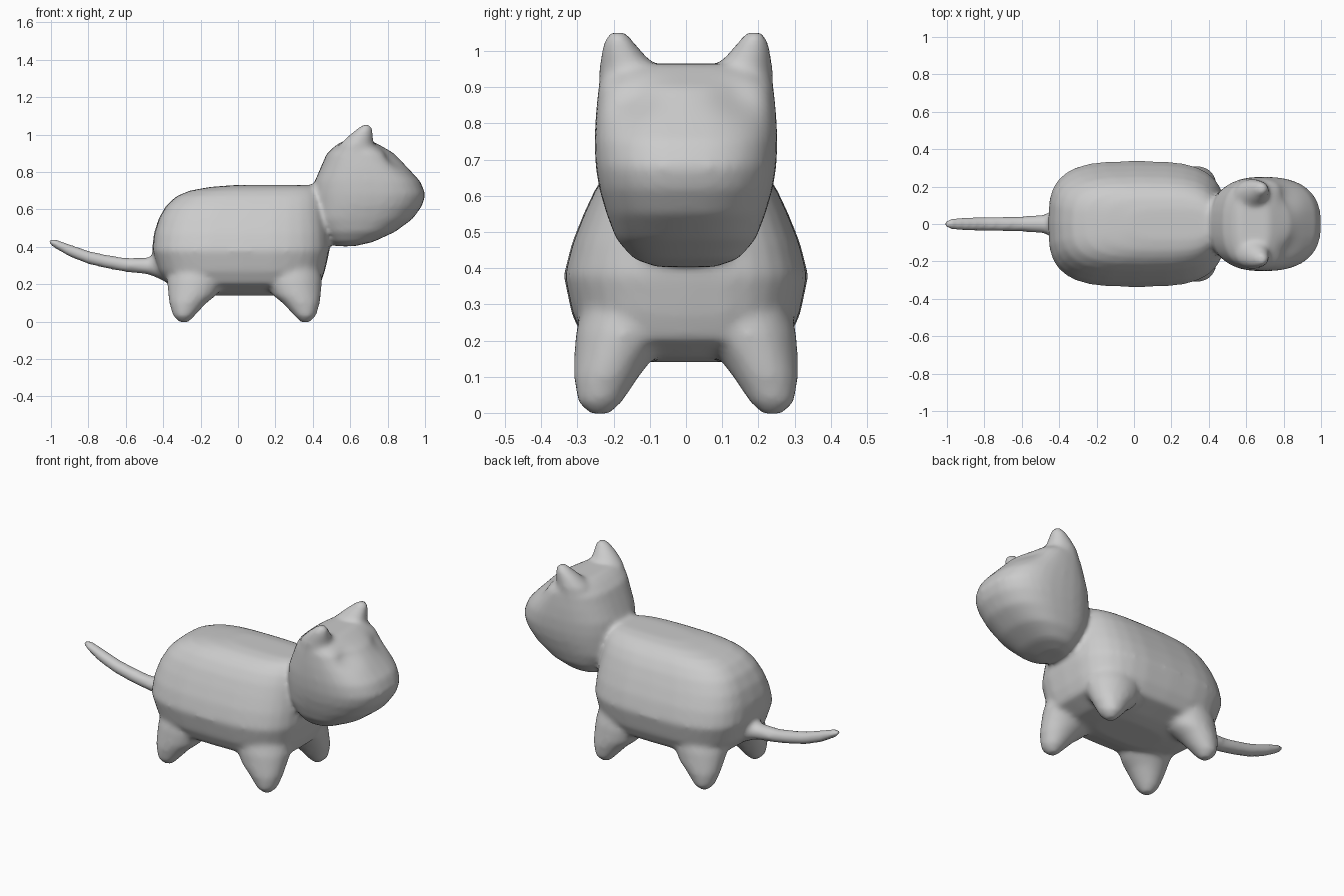
import bpy, bmesh, math
from mathutils import Vector

cube = bpy.data.objects.get("Cube")
if cube:
    bpy.data.objects.remove(cube, do_unlink=True)

grey = bpy.data.materials.new("soft grey")
grey.use_nodes = True
GREY = (0.6, 0.6, 0.6, 1)
grey.diffuse_color = GREY
grey.node_tree.nodes["Principled BSDF"].inputs["Base Color"].default_value = GREY

SIDES = 32
parts = []


def loft(name, rings, power=2.0, along="z"):
    """Skin a stack of superellipse rings given as (centre, radius a, radius b)."""
    bm = bmesh.new()
    loops = []
    for centre, ra, rb in rings:
        loop = []
        for i in range(SIDES):
            t = math.tau * i / SIDES
            c, s = math.cos(t), math.sin(t)
            a = ra * math.copysign(abs(c) ** (2 / power), c)
            b = rb * math.copysign(abs(s) ** (2 / power), s)
            offset = Vector((a, b, 0)) if along == "z" else Vector((0, a, b))
            loop.append(bm.verts.new(Vector(centre) + offset))
        loops.append(loop)
    for low, high in zip(loops, loops[1:]):
        for i in range(SIDES):
            j = (i + 1) % SIDES
            bm.faces.new((low[i], low[j], high[j], high[i]))
    bm.faces.new(loops[0][::-1])
    bm.faces.new(loops[-1])
    bmesh.ops.recalc_face_normals(bm, faces=bm.faces)
    mesh = bpy.data.meshes.new(name)
    bm.to_mesh(mesh)
    bm.free()
    obj = bpy.data.objects.new(name, mesh)
    bpy.context.collection.objects.link(obj)
    parts.append(obj)


def span(rows):
    """Turn (z, back x, front x, half width) rows into rings."""
    return [(((b + f) / 2, 0, z), (f - b) / 2, w) for z, b, f, w in rows]


# Torso: low arched belly, widest at mid height, narrow back
loft("torso", span([
    (.14, -.16, .23, .10), (.155, -.28, .34, .16), (.20, -.375, .44, .28),
    (.27, -.425, .465, .315), (.38, -.46, .49, .338), (.47, -.45, .485, .315),
    (.55, -.425, .475, .283), (.62, -.385, .465, .25), (.67, -.33, .455, .215),
    (.70, -.26, .44, .18), (.72, -.15, .43, .14), (.73, -.02, .41, .08)]), 3.2)

# Head: blunt snout leaning forward, flat crown
loft("head", span([
    (.403, .52, .62, .08), (.425, .49, .72, .145), (.48, .44, .84, .193),
    (.55, .40, .935, .22), (.62, .40, .985, .24), (.68, .40, 1.003, .25),
    (.75, .41, .975, .253), (.82, .44, .91, .25), (.90, .475, .835, .243),
    (.94, .52, .765, .225), (.965, .56, .72, .18)]), 2.5)

# Ears and legs, mirrored
EAR = [(.86, .63, .14, .13, .10), (.95, .635, .16, .09, .08),
       (1.0, .66, .178, .062, .056), (1.035, .68, .188, .038, .036),
       (1.052, .685, .188, .022, .022)]
LEG = [(-.004, -.29, .238, .025, .025), (.03, -.29, .238, .057, .062),
       (.10, -.268, .22, .10, .09), (.14, -.245, .205, .128, .105),
       (.22, -.22, .17, .16, .135), (.32, -.20, .15, .16, .13)]
for side, label in ((1, "left"), (-1, "right")):
    loft(label + "_ear", [((x, side * y, z), a, b) for z, x, y, a, b in EAR])
    loft(label + "_back_leg", [((x, side * y, z), a, b) for z, x, y, a, b in LEG])
    loft(label + "_front_leg", [((.07 - x, side * y, z), a, b) for z, x, y, a, b in LEG])

# Tail: thin, sweeping up to a blunt tip
TAIL = [(-.38, .31, .10), (-.44, .302, .065), (-.48, .297, .045), (-.6, .303, .038),
        (-.7, .32, .037), (-.8, .343, .036), (-.9, .38, .034), (-.98, .418, .026),
        (-1.01, .428, .014)]
loft("tail", [((x, 0, z), r * 1.1, r) for x, z, r in TAIL], along="x")

# Fuse everything into one soft skin
bpy.ops.object.select_all(action="DESELECT")
for part in parts:
    part.select_set(True)
cat = parts[0]
bpy.context.view_layer.objects.active = cat
bpy.ops.object.join()
cat.name = cat.data.name = "cat_body"
remesh = cat.modifiers.new("Fuse", "REMESH")
remesh.mode = "VOXEL"
remesh.voxel_size = 0.014
smooth = cat.modifiers.new("Soften", "SMOOTH")
smooth.factor = 0.5
smooth.iterations = 9
for modifier in ("Fuse", "Soften"):
    bpy.ops.object.modifier_apply(modifier=modifier)

# Shallow eye hollows on both sides of the brow
for v in cat.data.vertices:
    d = (v.co - Vector((.83, math.copysign(.14, v.co.y), .87))).length
    v.co.x -= .03 * math.exp(-(d / .07) ** 2)

cat.data.materials.clear()
cat.data.materials.append(grey)
bpy.ops.object.shade_smooth()
